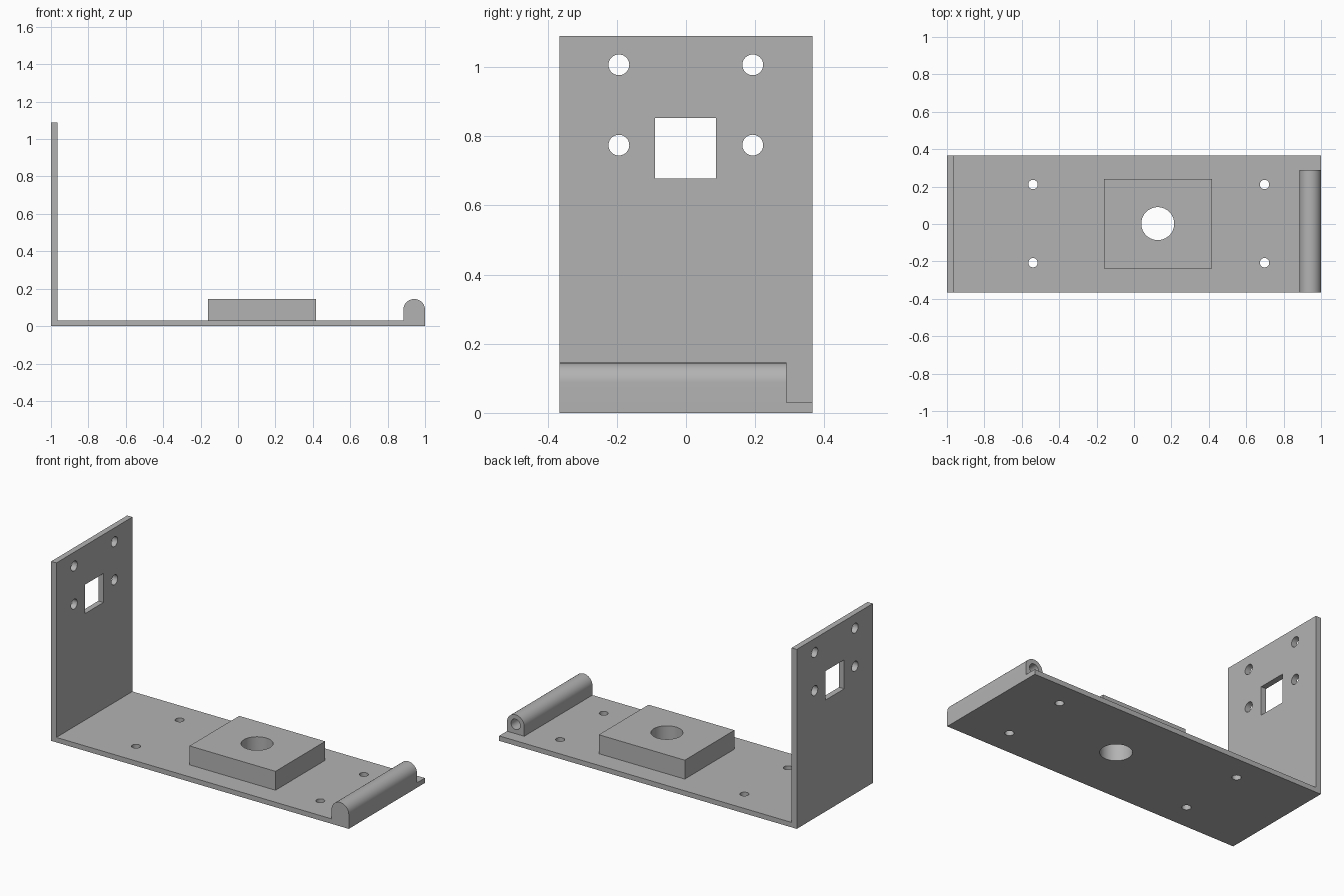
import bpy
import bmesh
import math
from mathutils import Matrix, Vector

cube = bpy.data.objects.get("Cube")
if cube:
    bpy.data.objects.remove(cube, do_unlink=True)

HALF = 0.365     # half depth of the bracket
THICK = 0.03     # floor thickness
PAD_TOP = 0.145

grey = bpy.data.materials.new("plain_grey")
grey.use_nodes = True
colour = (0.45, 0.45, 0.45, 1)
grey.diffuse_color = colour
grey.node_tree.nodes["Principled BSDF"].inputs["Base Color"].default_value = colour


def make(name, bm):
    bmesh.ops.recalc_face_normals(bm, faces=bm.faces)
    mesh = bpy.data.meshes.new(name)
    bm.to_mesh(mesh)
    bm.free()
    mesh.materials.append(grey)
    obj = bpy.data.objects.new(name, mesh)
    bpy.context.collection.objects.link(obj)
    return obj


def extrude_profile(name, points, y0, y1):
    """Extrude an outline in the xz plane from y0 to y1."""
    bm = bmesh.new()
    face = bm.faces.new([bm.verts.new((x, y0, z)) for x, z in points])
    out = bmesh.ops.extrude_face_region(bm, geom=[face])
    verts = [v for v in out["geom"] if isinstance(v, bmesh.types.BMVert)]
    bmesh.ops.translate(bm, verts=verts, vec=(0, y1 - y0, 0))
    return make(name, bm)


def box(name, x0, x1, y0, y1, z0, z1):
    return extrude_profile(name, [(x0, z0), (x1, z0), (x1, z1), (x0, z1)], y0, y1)


def cylinder(name, centre, radius, length, axis, segments=48):
    bm = bmesh.new()
    turn = Vector((0, 0, 1)).rotation_difference(Vector(axis)).to_matrix().to_4x4()
    bmesh.ops.create_cone(bm, cap_ends=True, segments=segments, radius1=radius,
                          radius2=radius, depth=length,
                          matrix=Matrix.Translation(centre) @ turn)
    return make(name, bm)


def combine(target, tool, operation):
    mod = target.modifiers.new(operation.title(), "BOOLEAN")
    mod.operation = operation
    mod.solver = "EXACT"
    mod.object = tool
    tool.hide_render = True
    bpy.context.view_layer.objects.active = target
    bpy.ops.object.modifier_apply(modifier=mod.name)
    bpy.data.objects.remove(tool, do_unlink=True)


# L-shaped plate: floor and upright wall
bracket = extrude_profile("bracket", [(-1, 0), (1, 0), (1, THICK), (-0.965, THICK),
                                      (-0.965, 1.09), (-1, 1.09)], -HALF, HALF)

# Raised square pad
combine(bracket, box("pad", -0.16, 0.418, -0.237, 0.24, 0.01, PAD_TOP), "UNION")

# Round-topped pivot block along the far edge
radius = 0.058
middle = 1 - radius
axis_z = PAD_TOP - radius
arc = [(middle + radius * math.cos(a), axis_z + radius * math.sin(a))
       for a in (math.pi * i / 32 for i in range(33))]
outline = [(1 - 2 * radius, 0), (1, 0)] + arc
combine(bracket, extrude_profile("pivot_block", outline, -HALF, 0.29), "UNION")

# Blind pin hole in the back end of the pivot block
combine(bracket, cylinder("pin_hole", (middle, 0.1, axis_z), 0.031, 0.5, (0, 1, 0)),
        "DIFFERENCE")

# Centre bore through pad and floor
combine(bracket, cylinder("bore", (0.127, 0.002, 0.1), 0.088, 0.5, (0, 0, 1), 64),
        "DIFFERENCE")

# Four screw holes in the floor and four in the wall
for x in (-0.54, 0.698):
    for y in (-0.207, 0.211):
        combine(bracket, cylinder("floor_hole", (x, y, 0), 0.025, 0.2, (0, 0, 1)),
                "DIFFERENCE")
for y in (-0.194, 0.193):
    for z in (0.774, 1.006):
        combine(bracket, cylinder("wall_hole", (-0.98, y, z), 0.03, 0.2, (1, 0, 0)),
                "DIFFERENCE")

# Square window in the wall
combine(bracket, box("window", -1.1, -0.9, -0.09, 0.087, 0.677, 0.853), "DIFFERENCE")

# Smooth round surfaces, sharp edges elsewhere
bpy.ops.object.select_all(action="DESELECT")
bracket.select_set(True)
bpy.context.view_layer.objects.active = bracket
bpy.ops.object.shade_smooth_by_angle(angle=math.radians(30))
